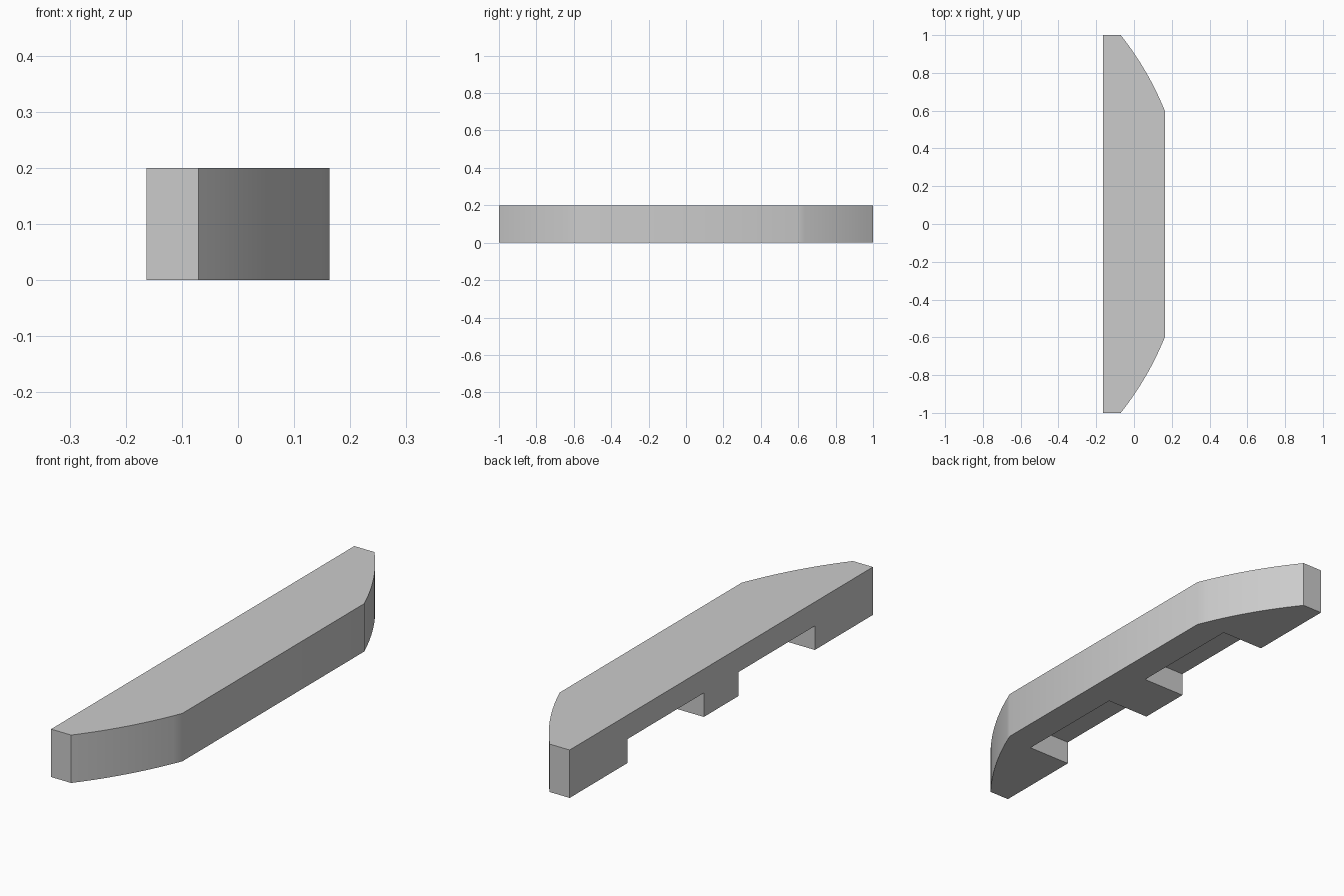
import bpy
import bmesh
import math

cube = bpy.data.objects.get("Cube")
if cube:
    bpy.data.objects.remove(cube, do_unlink=True)

HEIGHT = 0.2
BACK_X, FRONT_X = -0.163, 0.163
ARC_X, ARC_R = -1.327, 1.606      # centre and radius of the curved ends
STEPS = 12

grey = bpy.data.materials.new("plain_grey")
colour = (0.6, 0.6, 0.6, 1)
grey.use_nodes = True
grey.diffuse_color = colour
grey.node_tree.nodes["Principled BSDF"].inputs["Base Color"].default_value = colour


def prism(name, outline, z0, z1):
    """Extrude a flat outline upwards from z0 to z1."""
    bm = bmesh.new()
    base = bm.faces.new([bm.verts.new((x, y, z0)) for x, y in outline])
    top = bmesh.ops.extrude_face_region(bm, geom=[base])
    verts = [v for v in top["geom"] if isinstance(v, bmesh.types.BMVert)]
    bmesh.ops.translate(bm, verts=verts, vec=(0, 0, z1 - z0))
    bmesh.ops.recalc_face_normals(bm, faces=bm.faces)
    mesh = bpy.data.meshes.new(name)
    bm.to_mesh(mesh)
    bm.free()
    mesh.materials.append(grey)
    obj = bpy.data.objects.new(name, mesh)
    bpy.context.collection.objects.link(obj)
    return obj


# Bar outline: straight back, straight front, one arc at each end
a0, a1 = math.asin(0.6 / ARC_R), math.asin(1 / ARC_R)
angles = [a0 + (a1 - a0) * i / STEPS for i in range(STEPS + 1)]
arc = [(ARC_X + ARC_R * math.cos(a), ARC_R * math.sin(a)) for a in angles]
arc[0] = (FRONT_X, 0.6)
outline = [(BACK_X, -1)] + [(x, -y) for x, y in reversed(arc)] + arc + [(BACK_X, 1)]
bar = prism("bar", outline, 0, HEIGHT)

# Two notches in the lower half of the straight back
for side in (-1, 1):
    ys = (side * 0.115, side * 0.617)
    notch = prism("notch_cutter", [(-0.3, ys[0]), (0.037, ys[0]),
                                   (0.037, ys[1]), (-0.3, ys[1])], -0.1, 0.1)
    notch.hide_render = True
    cut = bar.modifiers.new("notch", "BOOLEAN")
    cut.operation = "DIFFERENCE"
    cut.solver = "EXACT"
    cut.object = notch
    bpy.context.view_layer.objects.active = bar
    bpy.ops.object.modifier_apply(modifier=cut.name)
    bpy.data.objects.remove(notch, do_unlink=True)

# Smooth the curved ends, keep the corners sharp
bpy.ops.object.select_all(action="DESELECT")
bar.select_set(True)
bpy.context.view_layer.objects.active = bar
bpy.ops.object.shade_smooth_by_angle(angle=math.radians(30))
